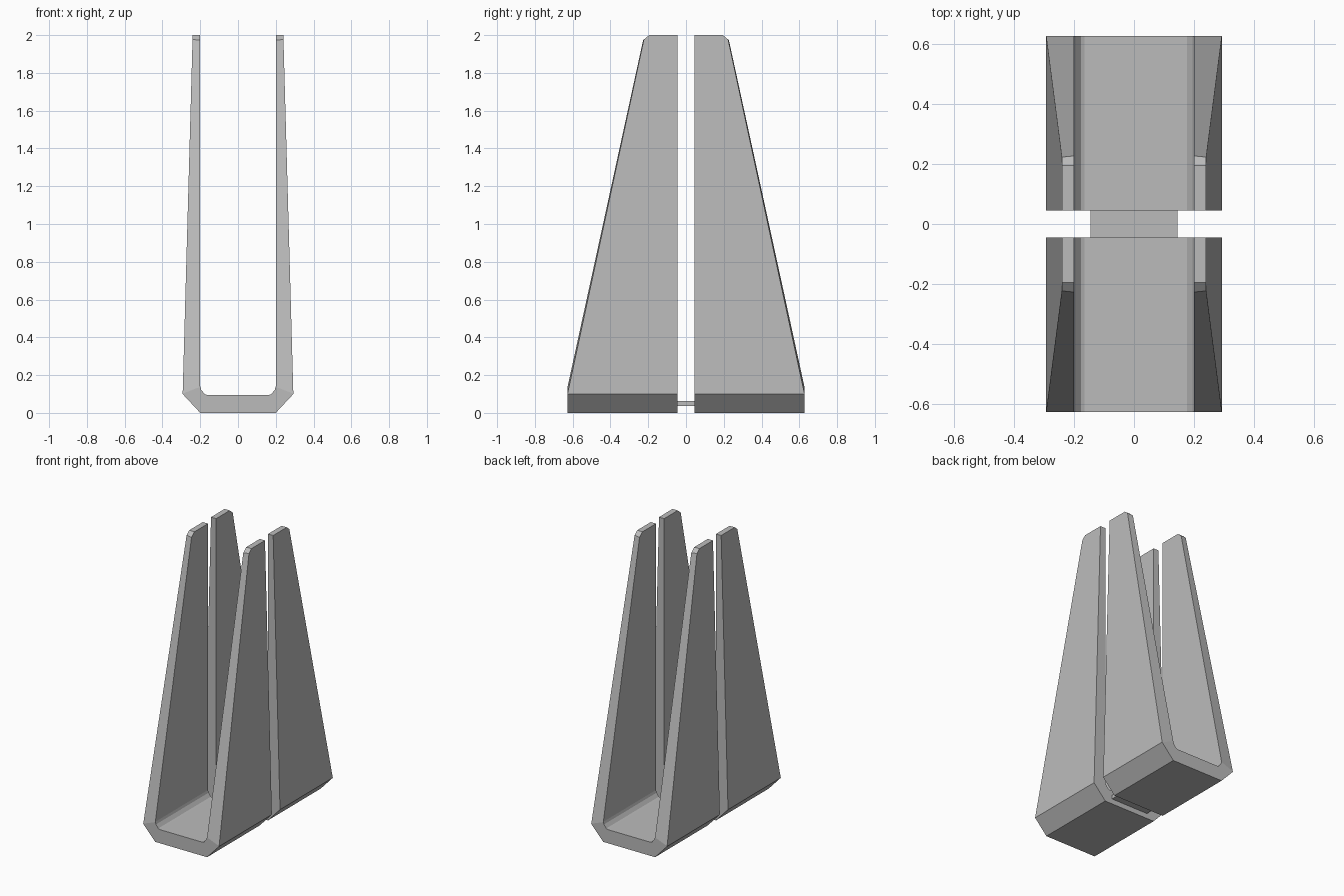
import bpy, bmesh
from mathutils import Vector

if "Cube" in bpy.data.objects:
    bpy.data.objects.remove(bpy.data.objects["Cube"])

grey = bpy.data.materials.new("light grey")
grey.diffuse_color = (0.5, 0.5, 0.5, 1)
grey.use_nodes = True
grey.node_tree.nodes["Principled BSDF"].inputs["Base Color"].default_value = grey.diffuse_color

GAP, END = 0.045, 0.627


def finish(name, bm):
    bmesh.ops.recalc_face_normals(bm, faces=bm.faces)
    me = bpy.data.meshes.new(name)
    bm.to_mesh(me)
    bm.free()
    me.materials.append(grey)
    ob = bpy.data.objects.new(name, me)
    bpy.context.collection.objects.link(ob)
    return ob


def cut(bm, a, b, c):
    """Slice off everything beyond the plane through three points."""
    a, b, c = map(Vector, (a, b, c))
    n = (b - a).cross(c - a).normalized()
    if n.y < 0:
        n = -n
    geom = bm.verts[:] + bm.edges[:] + bm.faces[:]
    res = bmesh.ops.bisect_plane(bm, geom=geom, plane_co=a, plane_no=n, clear_outer=True)
    edges = [e for e in res["geom_cut"] if isinstance(e, bmesh.types.BMEdge)]
    bmesh.ops.contextual_create(bm, geom=edges)


# Quarter of the U-shaped clip: half profile extruded along y
profile = [(0, 0), (0.2, 0), (0.293, 0.1), (0.24, 2), (0.2, 2), (0.2, 0.14),
           (0.195, 0.123), (0.177, 0.1), (0.165, 0.095), (0, 0.095)]
bm = bmesh.new()
face = bm.faces.new([bm.verts.new((x, GAP, z)) for x, z in profile])
ext = bmesh.ops.extrude_face_region(bm, geom=[face])
bmesh.ops.translate(bm, vec=(0, END - GAP, 0),
                    verts=[v for v in ext["geom"] if isinstance(v, bmesh.types.BMVert)])

# Sloping wall edge and the small chamfer at its tip
cut(bm, (0.293, END, 0.102), (0.2, END, 0.138), (0.22, 0.225, 1.975))
cut(bm, (0, 0.225, 1.975), (1, 0.225, 1.975), (0, 0.195, 2.0))

# Open the centre seam before mirroring
seam = [f for f in bm.faces if all(abs(v.co.x) < 1e-5 for v in f.verts)]
bmesh.ops.recalc_face_normals(bm, faces=bm.faces)
bmesh.ops.delete(bm, geom=seam, context="FACES")
clip = finish("clip_walls", bm)
mirror = clip.modifiers.new("mirror", "MIRROR")
mirror.use_axis = (True, True, False)

# Thin bridge joining the two clips
bm = bmesh.new()
bmesh.ops.create_cube(bm, size=1)
for v in bm.verts:
    v.co = (v.co.x * 0.29, v.co.y * 2 * GAP, 0.049 + v.co.z * 0.026)
finish("bridge", bm)
